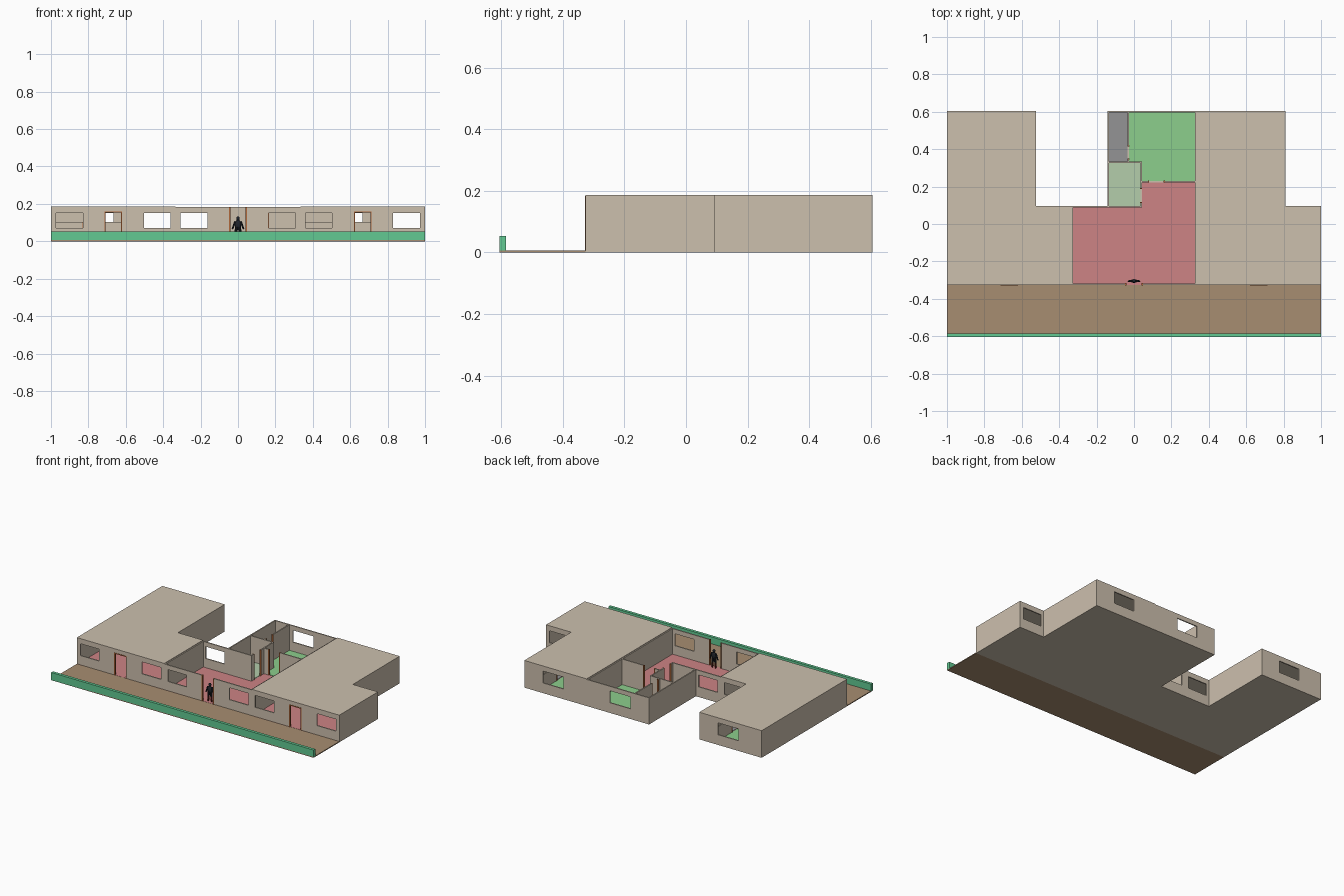
import bpy, bmesh
from mathutils import Vector

if "Cube" in bpy.data.objects:
    bpy.data.objects.remove(bpy.data.objects["Cube"])

U = 1 / 3            # half width of one housing unit
Y0, YM, YB = -0.326, 0.095, 0.605
T = 0.008            # wall thickness
H = 0.183            # wall height
FL = 0.004           # base slab thickness


def material(name, rgb):
    m = bpy.data.materials.new(name)
    m.diffuse_color = [(c / 255) ** 2.2 for c in rgb] + [1]
    m.use_nodes = True
    m.node_tree.nodes["Principled BSDF"].inputs["Base Color"].default_value = m.diffuse_color
    return m


TAN = material("plaster", (203, 190, 172))
BROWN = material("terrace", (166, 140, 112))
HEDGE = material("hedge", (98, 200, 145))
RED = material("living_floor", (204, 130, 132))
GREEN = material("bedroom_floor", (139, 205, 139))
PALE = material("hall_floor", (178, 204, 170))
GREY = material("bath_floor", (146, 146, 148))
WOOD = material("door_frame", (176, 104, 60))
DARK = material("dark_cloth", (36, 40, 46))
MAROON = material("dark_red_cloth", (96, 34, 26))


def finish(bm, name, mat, smooth=False):
    bmesh.ops.recalc_face_normals(bm, faces=bm.faces)
    me = bpy.data.meshes.new(name)
    bm.to_mesh(me)
    bm.free()
    if smooth:
        me.shade_smooth()
    me.materials.append(mat)
    ob = bpy.data.objects.new(name, me)
    bpy.context.collection.objects.link(ob)
    return ob


def extrude(bm, offset):
    r = bmesh.ops.extrude_face_region(bm, geom=list(bm.faces))
    verts = [g for g in r["geom"] if isinstance(g, bmesh.types.BMVert)]
    bmesh.ops.translate(bm, verts=verts, vec=offset)


def prism(name, pts, z0, z1, mat):
    bm = bmesh.new()
    bm.faces.new([bm.verts.new((x, y, z0)) for x, y in pts])
    extrude(bm, (0, 0, z1 - z0))
    return finish(bm, name, mat)


def box(name, x0, x1, y0, y1, z0, z1, mat):
    return prism(name, [(x0, y0), (x1, y0), (x1, y1), (x0, y1)], z0, z1, mat)


def unit(label, tf, roofed):
    """One dwelling; tf maps local x to world x (plain or mirrored)."""
    ph = 0.104 if roofed else H          # partition height
    door_top = 0.16 if roofed else H

    def wall(name, axis, pos, a, b, holes=(), h=H):
        # panel of cells with the openings left out, extruded to thickness
        us = sorted({a, b, *[v for o in holes for v in o[:2]]})
        zs = sorted({0, h, *[min(v, h) for o in holes for v in o[2:]]})
        bm = bmesh.new()
        P = (lambda u, z: (tf(u), pos, z)) if axis == "x" else (lambda u, z: (tf(pos), u, z))
        for u0, u1 in zip(us, us[1:]):
            for z0, z1 in zip(zs, zs[1:]):
                uc, zc = (u0 + u1) / 2, (z0 + z1) / 2
                if any(o[0] < uc < o[1] and o[2] < zc < o[3] for o in holes):
                    continue
                bm.faces.new([bm.verts.new(P(*c)) for c in
                              ((u0, z0), (u1, z0), (u1, z1), (u0, z1))])
        bmesh.ops.remove_doubles(bm, verts=bm.verts, dist=1e-5)
        extrude(bm, (0, T, 0) if axis == "x" else (tf(pos + T) - tf(pos), 0, 0))
        finish(bm, f"{label}_{name}", TAN)

    def tbox(name, x0, x1, *rest):
        xs = sorted((tf(x0), tf(x1)))
        box(f"{label}_{name}", *xs, *rest)

    outline = [(tf(x), y) for x, y in ((-U, Y0), (U, Y0), (U, YB), (-0.142, YB), (-0.142, YM), (-U, YM))]
    prism(f"{label}_base", outline, 0, FL, TAN)
    if roofed:
        prism(f"{label}_roof", outline, H, H + 0.004, TAN)

    # floors
    z = (FL, FL + 0.003)
    tbox("living_floor_front", -U + T, U - T, Y0, YM - T, *z, RED)
    tbox("living_floor_back", 0.042, U - T, YM - T, 0.223, *z, RED)
    tbox("hall_floor", -0.142 + T, 0.034, YM, 0.325, *z, PALE)
    tbox("bath_floor", -0.142 + T, -0.034, 0.333, YB - T, *z, GREY)
    tbox("bedroom_floor_back", -0.026, U - T, 0.333, YB - T, *z, GREEN)
    tbox("bedroom_floor_front", 0.042, U - T, 0.231, 0.333, *z, GREEN)

    # outer walls
    win = (0.07, 0.152)
    wall("front_wall", "x", Y0, -U, U, [(-0.307, -0.163, *win), (-0.047, 0.047, 0, door_top), (0.163, 0.307, *win)])
    wall("rear_wall_low", "x", YM - T, -U, -0.142, [(-0.307, -0.163, *win)])
    wall("rear_wall_high", "x", YB - T, -0.142, U, [(0.0, 0.157, *win)])
    wall("long_side_wall", "y", U - T, Y0 + T, YB - T)
    wall("short_side_wall", "y", -U, Y0 + T, YM - T)
    wall("court_side_wall", "y", -0.142, YM, YB - T)

    # partitions with door gaps
    wall("hall_front_partition", "x", YM - T, -0.142, 0.042, h=ph)
    wall("hall_side_partition", "y", 0.034, YM, 0.333, [(0.112, 0.192, 0, ph)], ph)
    wall("bedroom_partition", "x", 0.223, 0.042, U - T, [(0.075, 0.165, 0, ph)], ph)
    wall("hall_back_partition", "x", 0.325, -0.142 + T, 0.034, h=ph)
    wall("bath_partition", "y", -0.034, 0.333, YB - T, [(0.345, 0.42, 0, ph)], ph)

    # door frames
    w, o = 0.006, 0.002
    for i, x in enumerate((-0.047, 0.047 - w)):
        tbox(f"front_door_jamb_{i}", x, x + w, Y0 - o, Y0 + T + o, FL, door_top, WOOD)
    if roofed:
        tbox("front_door_head", -0.047, 0.047, Y0 - o, Y0 + T + o, door_top - w, door_top, WOOD)
    for i, x in enumerate((0.075, 0.165 - w)):
        tbox(f"bedroom_door_jamb_{i}", x, x + w, 0.223 - o, 0.231 + o, FL, ph, WOOD)
    for nm, x, ys in (("hall", 0.034, (0.112, 0.192 - w)), ("bath", -0.034, (0.345, 0.42 - w))):
        for i, y in enumerate(ys):
            tbox(f"{nm}_door_jamb_{i}", x - o, x + T + o, y, y + w, FL, ph, WOOD)


unit("middle", lambda x: x, False)
unit("left", lambda x: -2 * U - x, True)
unit("right", lambda x: 2 * U - x, True)

# terrace and hedge
box("terrace", -1, 1, -0.605, Y0, 0, 0.006, BROWN)
box("hedge", -1, 1, -0.605, -0.585, 0, 0.053, HEDGE)

# standing figure in the middle doorway
PY = -0.305


def limb(name, p, q, r0, r1, mat):
    p, q = Vector(p), Vector(q)
    bm = bmesh.new()
    bmesh.ops.create_cone(bm, cap_ends=True, segments=10, radius1=r0, radius2=r1, depth=(q - p).length)
    rot = (q - p).to_track_quat("Z", "Y")
    for v in bm.verts:
        v.co = rot @ v.co + (p + q) / 2
    finish(bm, name, mat)


def ball(name, c, s, mat):
    bm = bmesh.new()
    bmesh.ops.create_uvsphere(bm, u_segments=12, v_segments=8, radius=1)
    for v in bm.verts:
        v.co = Vector(c) + v.co * Vector(s)
    finish(bm, name, mat, True)


ball("figure_head", (0, PY, 0.122), (0.009, 0.009, 0.012), DARK)
ball("figure_torso", (0, PY, 0.09), (0.018, 0.01, 0.026), DARK)
for side, s in (("left", -1), ("right", 1)):
    limb(f"figure_{side}_arm", (s * 0.015, PY, 0.106), (s * 0.03, PY, 0.065), 0.006, 0.004, DARK)
    limb(f"figure_{side}_thigh", (s * 0.008, PY, 0.076), (s * 0.011, PY, 0.042), 0.009, 0.007, DARK)
    limb(f"figure_{side}_shin", (s * 0.011, PY, 0.042), (s * 0.013, PY, 0.007), 0.007, 0.005, MAROON)
